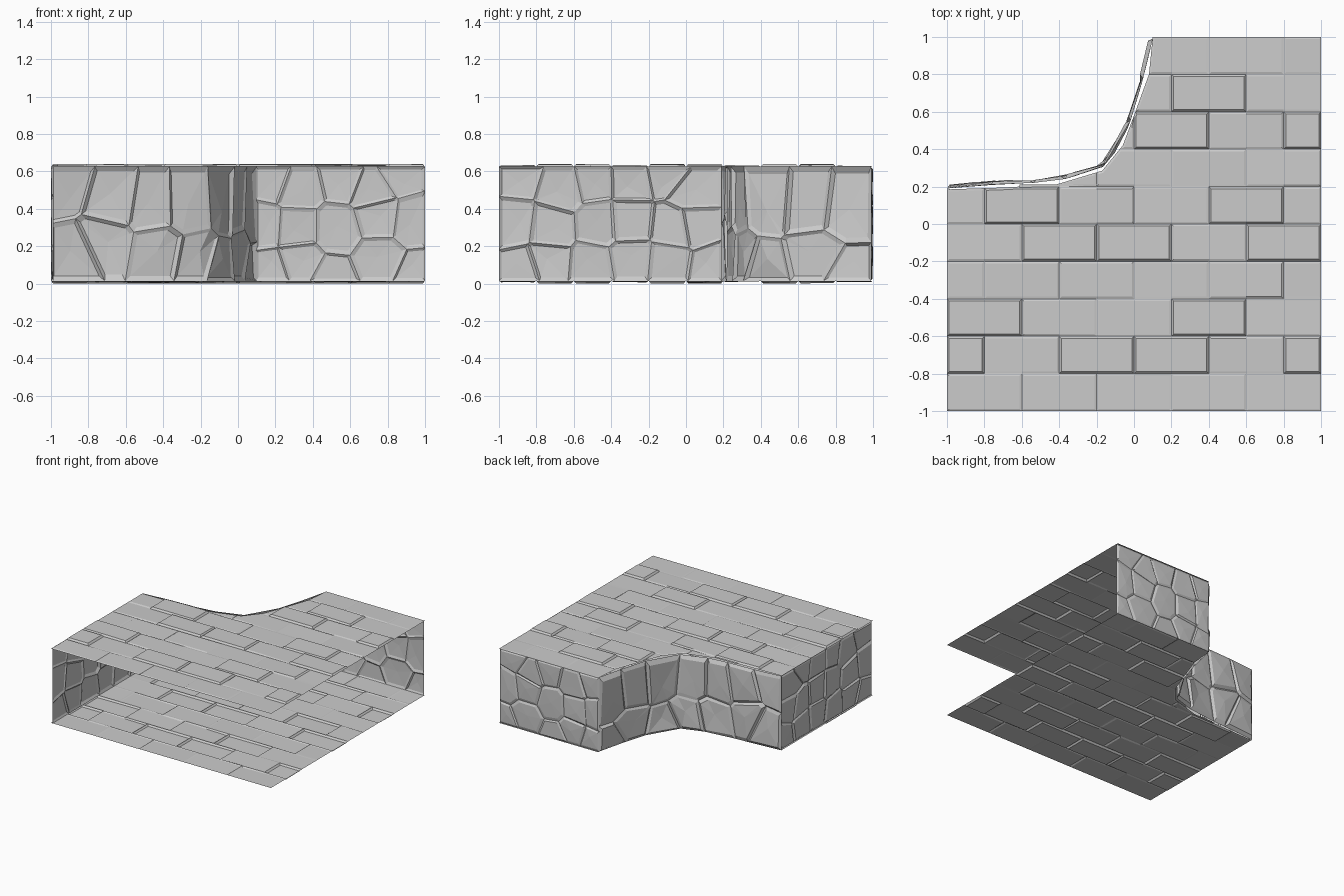
import bpy, bmesh, random
from mathutils import Vector

if "Cube" in bpy.data.objects:
    bpy.data.objects.remove(bpy.data.objects["Cube"])

random.seed(7)
Z0, Z1, BUMP = 0.015, 0.625, 0.014
CURVE = [(-1, .185), (-.7, .195), (-.42, .21), (-.17, .285), (-.06, .42), (0, .58), (.08, .8), (.1, 1)]
WALL_CURVE = [(-1, .19), (-.78, .21), (-.42, .225), (-.17, .3), (-.07, .42), (0, .6), (.06, .82), (.1, .99)]


def finish(name, bm):
    me = bpy.data.meshes.new(name)
    bm.to_mesh(me)
    bm.free()
    ob = bpy.data.objects.new(name, me)
    bpy.context.collection.objects.link(ob)
    return ob


# Brick sheet: outline cut into staggered bricks, some raised and tilted
RAISED = {(.4, .7), (.2, .5), (.9, .5), (-.6, .1), (.6, .1), (-.4, -.1), (0, -.1), (.8, -.1),
          (0, -.3), (-.8, -.5), (.4, -.5), (-.9, -.7), (-.2, -.7), (.2, -.7), (.9, -.7)}


def brick_sheet(name, z, up):
    bm = bmesh.new()
    outline = [(-1, -1), (1, -1), (1, 1)] + CURVE[::-1]
    bm.faces.new([bm.verts.new((x, y, 0)) for x, y in outline])

    def cut(co, no, faces):
        edges = {e for f in faces for e in f.edges}
        verts = {v for f in faces for v in f.verts}
        bmesh.ops.bisect_plane(bm, geom=list(verts) + list(edges) + faces, dist=1e-5,
                               plane_co=co, plane_no=no)

    for i in range(1, 10):
        cut((0, -1 + .2 * i, 0), (0, 1, 0), bm.faces[:])
    for row in range(10):
        y = -.9 + .2 * row
        for k in range(-3, 4):
            x = .4 * k + (.2 if row % 2 == 0 else 0)
            if abs(x) < .99:
                faces = [f for f in bm.faces if abs((min(v.co.y for v in f.verts)
                         + max(v.co.y for v in f.verts)) / 2 - y) < .05]
                cut((x, 0, 0), (1, 0, 0), faces)
    bricks = bm.faces[:]
    bmesh.ops.inset_individual(bm, faces=bricks, thickness=.012, use_even_offset=True)
    for f in bricks:
        c = f.calc_center_bounds()
        hit = any(abs(c.x - a) < .06 and abs(c.y - b) < .06 for a, b in RAISED)
        top = BUMP if hit else random.uniform(.001, .006)
        tx, ty = random.uniform(-.02, .02), random.uniform(-.03, .03)
        for v in f.verts:
            v.co.z = min(BUMP, max(0, top + tx * (v.co.x - c.x) + ty * (v.co.y - c.y)))
    for v in bm.verts:
        v.co.z = z + up * v.co.z
    if up < 0:
        bmesh.ops.reverse_faces(bm, faces=bm.faces[:])
    return finish(name, bm)


brick_sheet("ceiling_bricks", Z1, 1)
brick_sheet("floor_bricks", Z0, -1)


# Stone wall: jittered Voronoi cells wrapped along a plan path
def clip(poly, co, no):
    out = []
    for a, b in zip(poly, poly[1:] + poly[:1]):
        da, db = (a - co).dot(no), (b - co).dot(no)
        if da <= 0:
            out.append(a)
        if da * db < 0:
            out.append(a.lerp(b, da / (da - db)))
    return out


def stone_wall(name, path, cell, rows, depth):
    pts = [Vector(p) for p in path]
    seg = [(b - a).length for a, b in zip(pts, pts[1:])]
    length = sum(seg)
    cols = round(length / cell)

    def place(s, z, h):
        for a, b, d in zip(pts, pts[1:], seg):
            if s <= d + 1e-5 or b is pts[-1]:
                break
            s -= d
        t = (b - a) / d
        p = a + t * s
        return Vector((p.x - t.y * h, p.y + t.x * h, z))

    w, hgt = length / cols, (Z1 - Z0) / rows
    sites = [Vector(((i + .5 + random.uniform(-.3, .3)) * w,
                     Z0 + (j + (.5 if i % 2 else .3 + .2 * j) + random.uniform(-.25, .25)) * hgt))
             for i in range(cols) for j in range(rows)]
    bm = bmesh.new()
    for c in sites:
        poly = [Vector(p) for p in ((0, Z0), (length, Z0), (length, Z1), (0, Z1))]
        for o in sites:
            if o is not c:
                poly = clip(poly, (c + o) / 2, o - c)
        if len(poly) < 3:
            continue
        mid = sum(poly, Vector((0, 0))) / len(poly)
        peak = random.uniform(.6, 1) * depth
        tilt = Vector((random.uniform(-1, 1), random.uniform(-1, 1))) * depth * 3
        ring = [mid.lerp(p, .84) for p in poly]
        lift = [min(depth, max(.15 * depth, .65 * depth + tilt.dot(p - mid))) for p in ring]
        outer = [bm.verts.new(place(p.x, p.y, 0)) for p in poly]
        inner = [bm.verts.new(place(p.x, p.y, h)) for p, h in zip(ring, lift)]
        tip = bm.verts.new(place(mid.x, mid.y, peak))
        n = len(poly)
        for i in range(n):
            j = (i + 1) % n
            bm.faces.new((outer[j], outer[i], inner[i], inner[j]))
            bm.faces.new((inner[j], inner[i], tip))
    bmesh.ops.remove_doubles(bm, verts=bm.verts[:], dist=1e-4)
    return finish(name, bm)


stone_wall("left_stone_wall", [(-.986, -1), (-.986, .19)], .21, 3, .014)
stone_wall("curved_stone_wall", WALL_CURVE, .24, 2, .022)
stone_wall("back_stone_wall", [(.095, .988), (1, .988)], .2, 3, .012)
